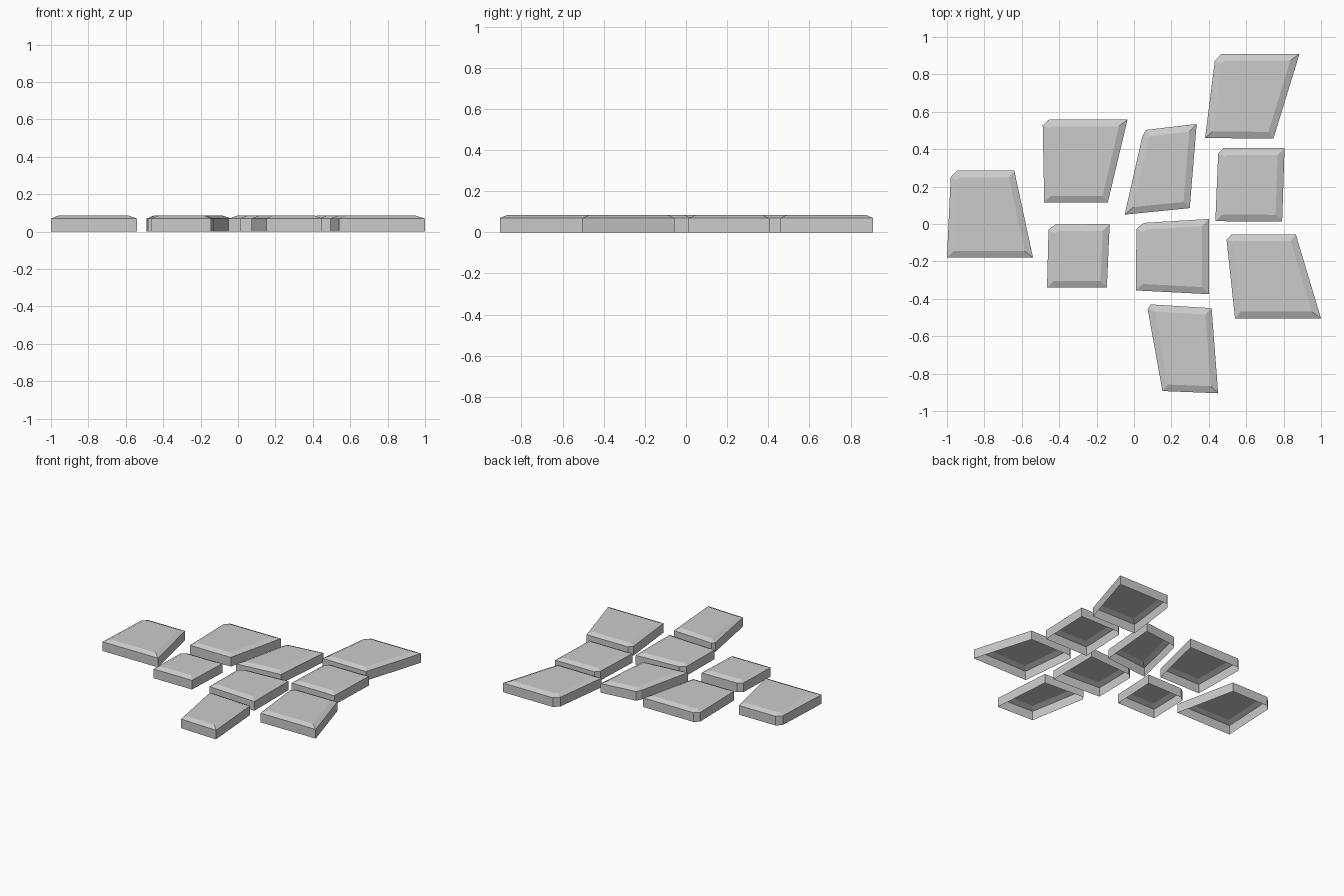
import bpy, bmesh

if "Cube" in bpy.data.objects:
    bpy.data.objects.remove(bpy.data.objects["Cube"])

WALL, TOP, INSET = 0.069, 0.085, 0.036

# Stone outlines, counter-clockwise, the last two points form the clipped back-left corner
stones = {
    "far_left": [(-1, -.18), (-.54, -.18), (-.64, .285), (-.945, .285), (-.98, .25)],
    "back_left": [(-.48, .115), (-.14, .115), (-.035, .558), (-.455, .558), (-.488, .528)],
    "back_middle": [(-.05, .05), (.298, .085), (.335, .535), (.065, .503), (.045, .47)],
    "far_back_right": [(.38, .46), (.745, .456), (.885, .91), (.468, .91), (.432, .872)],
    "right": [(.435, .015), (.792, .013), (.805, .405), (.477, .405), (.45, .375)],
    "front_left": [(-.465, -.34), (-.145, -.34), (-.13, 0), (-.42, -.003), (-.457, -.03)],
    "centre": [(.01, -.355), (.4, -.375), (.4, .027), (.053, .006), (.013, -.027)],
    "front_right": [(.54, -.505), (1, -.505), (.865, -.055), (.522, -.055), (.495, -.085)],
    "far_front": [(.152, -.893), (.45, -.905), (.415, -.45), (.09, -.43), (.073, -.455)],
}


def make_stone(name, outline):
    bm = bmesh.new()
    base = [bm.verts.new((x, y, 0)) for x, y in outline]
    rim = [bm.verts.new((x, y, WALL)) for x, y in outline]
    n = len(outline)
    # side walls, open underneath
    for i in range(n):
        j = (i + 1) % n
        bm.faces.new((base[i], base[j], rim[j], rim[i]))
    # bevelled top
    top = bm.faces.new(rim)
    bm.normal_update()
    bmesh.ops.inset_region(bm, faces=[top], thickness=INSET, use_even_offset=True)
    for v in top.verts:
        v.co.z = TOP
    mesh = bpy.data.meshes.new(name)
    bm.to_mesh(mesh)
    bm.free()
    bpy.context.collection.objects.link(bpy.data.objects.new(name, mesh))


for name, outline in stones.items():
    make_stone("paving_stone_" + name, outline)
